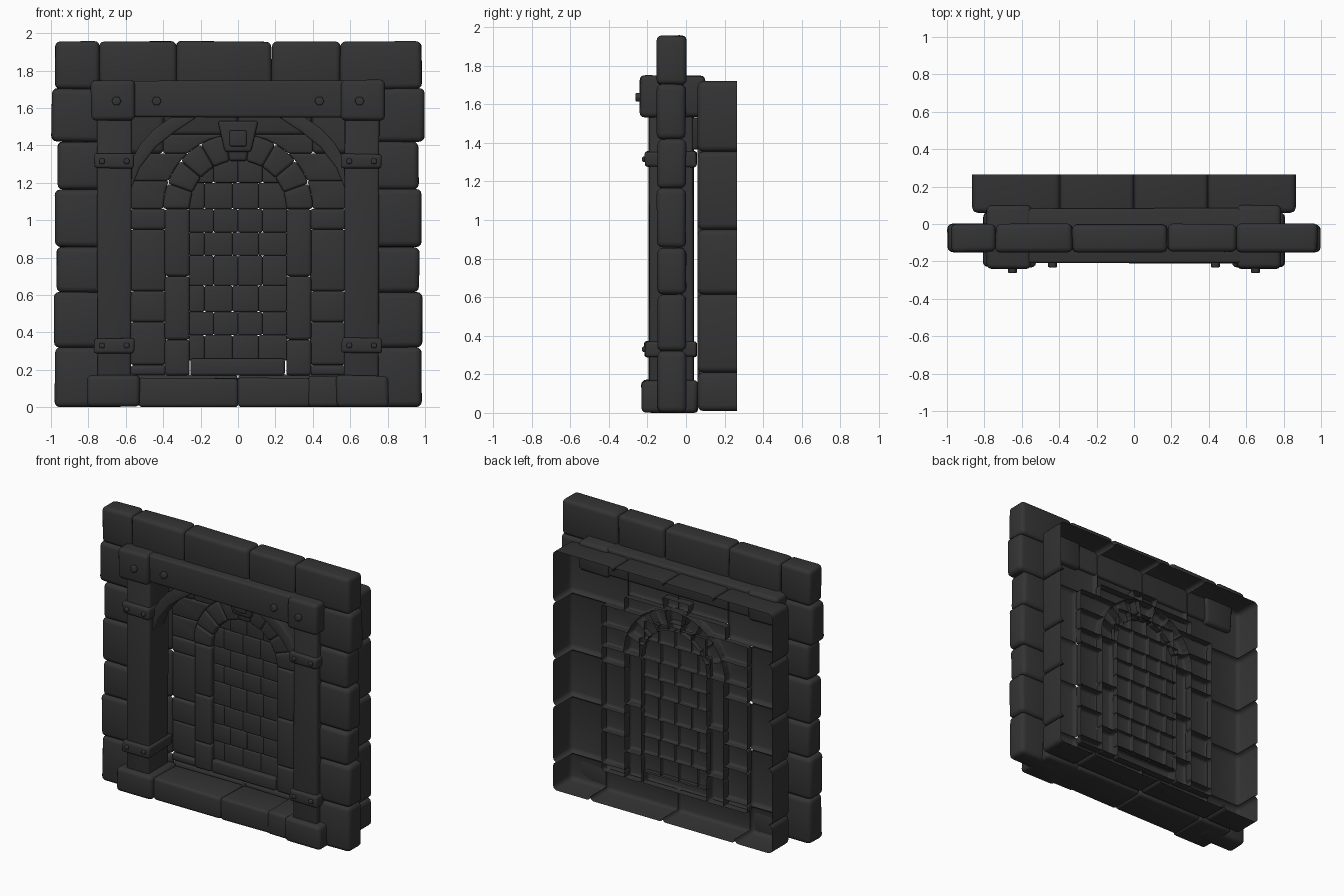
import bpy, bmesh, math, random
from mathutils import Vector

if "Cube" in bpy.data.objects:
    bpy.data.objects.remove(bpy.data.objects["Cube"])

random.seed(4)
stone_mat = bpy.data.materials.new("dark grey stone")
stone_mat.diffuse_color = (0.034, 0.034, 0.034, 1)
stone_mat.use_nodes = True
stone_mat.node_tree.nodes["Principled BSDF"].inputs["Base Color"].default_value = stone_mat.diffuse_color


def prism(poly, y0, y1, bevel=0.02, jitter=0.0, shell=False):
    """Rounded block from an (x, z) outline; shell blocks are left open at the back."""
    bm = bmesh.new()
    front = [bm.verts.new((x, y0, z)) for x, z in poly]
    back = [bm.verts.new((x, y1, z)) for x, z in poly]
    bm.faces.new(front)
    bm.faces.new(back)
    n = len(poly)
    for i in range(n):
        j = (i + 1) % n
        bm.faces.new((front[i], front[j], back[j], back[i]))
    for v in bm.verts:
        v.co += Vector([random.uniform(-jitter, jitter) for _ in range(3)])
        v.co.z = max(v.co.z, 0)
    bmesh.ops.recalc_face_normals(bm, faces=bm.faces[:])
    edges = [e for e in bm.edges if e.calc_face_angle(0) > 0.6
             and not (shell and all(v.co.y > y1 - 1e-4 for v in e.verts))]
    bmesh.ops.bevel(bm, geom=edges, offset=bevel, segments=3, profile=0.5,
                    affect='EDGES', clamp_overlap=True)
    if shell:
        dead = []
        for f in bm.faces:
            c = f.calc_center_median()
            rim = abs(c.x) > 0.825 or c.z > 1.685 or c.z < 0.04
            if c.y > y1 - 0.004 or (c.y > 0.12 and not rim):
                dead.append(f)
        bmesh.ops.delete(bm, geom=dead, context='FACES')
    me = bpy.data.meshes.new("block")
    bm.to_mesh(me)
    bm.free()
    return me


def box(x0, x1, z0, z1, y0, y1, bevel=0.02, jitter=0.0, shell=False):
    return prism([(x0, z0), (x1, z0), (x1, z1), (x0, z1)], y0, y1, bevel, jitter, shell)


def part(name, blocks):
    """Join blocks into one named, shaded object."""
    bm = bmesh.new()
    for b in blocks:
        bm.from_mesh(b)
        bpy.data.meshes.remove(b)
    me = bpy.data.meshes.new(name)
    bm.to_mesh(me)
    bm.free()
    me.shade_smooth()
    me.set_sharp_from_angle(angle=math.radians(42))
    me.materials.append(stone_mat)
    ob = bpy.data.objects.new(name, me)
    bpy.context.collection.objects.link(ob)


def flip(poly, s):
    return [(s * x, z) for x, z in poly]


def pairs(seq):
    return list(zip(seq, seq[1:]))


# Outer frame of big rounded stones
blocks = []
edge = [0.98, 0.985, 0.97, 0.98, 0.965, 0.997]
for s in (-1, 1):
    for (z0, z1), x in zip(pairs([0, 0.32, 0.615, 0.857, 1.165, 1.42, 1.705]), edge):
        poly = flip([(0.64, z0), (x, z0), (x, z1), (0.64, z1)], s)
        blocks.append(prism(poly, -0.15, 0.0, 0.03, 0.003))
for x0, x1 in pairs([-0.98, -0.74, -0.33, 0.18, 0.545, 0.98]):
    blocks.append(box(x0, x1, 1.70, 1.955, -0.15, 0.0, 0.027, 0.004))
part("outer_frame_stones", blocks)

# Base course with a block under each post
part("base_stones", [
    box(-0.805, -0.525, 0, 0.17, -0.23, 0.06, 0.025, 0.004),
    box(-0.535, 0, 0, 0.155, -0.20, 0.06, 0.02, 0.004),
    box(0, 0.535, 0, 0.155, -0.20, 0.06, 0.02, 0.004),
    box(0.525, 0.805, 0, 0.17, -0.23, 0.06, 0.025, 0.004),
    box(0.375, 0.56, 0, 0.165, -0.21, 0.06, 0.02, 0.004)])

# Posts, collars with rivets, curved braces
posts, collars, braces = [], [], []
for s in (-1, 1):
    a, b = sorted((s * 0.57, s * 0.752))
    posts.append(box(a, b, 0.15, 1.56, -0.19, 0.04, 0.015, 0.004))
    for z in (0.29, 1.275):
        collars.append(box(a - 0.017, b + 0.017, z, z + 0.08, -0.215, 0.055, 0.015, 0.004))
        for x in (a + 0.025, b - 0.025):
            collars.append(box(x - 0.014, x + 0.014, z + 0.026, z + 0.054, -0.228, -0.2, 0.008))
    inner = [(0.575, 1.16), (0.525, 1.28), (0.44, 1.39), (0.34, 1.47), (0.22, 1.55)]
    outer = [(0.36, 1.55), (0.45, 1.485), (0.52, 1.41), (0.575, 1.31)]
    braces.append(prism(flip(inner + outer, s), -0.15, -0.03, 0.01))
part("posts", posts)
part("post_collars", collars)
part("curved_braces", braces)

# Lintel beam with end blocks and bolts
part("lintel_beam", [box(-0.76, 0.76, 1.55, 1.745, -0.21, 0.085, 0.015, 0.003)]
     + [box(min(s * 0.55, s * 0.785), max(s * 0.55, s * 0.785), 1.535, 1.75,
            -0.24, 0.098, 0.025, 0.004) for s in (-1, 1)])
bolts = []
for x, y in ((-0.65, -0.262), (-0.435, -0.232), (0.435, -0.232), (0.65, -0.262)):
    hexa = [(x + 0.026 * math.cos(k * math.pi / 3), 1.637 + 0.026 * math.sin(k * math.pi / 3))
            for k in range(6)]
    bolts.append(prism(hexa, y, y + 0.045, 0.006))
part("lintel_bolts", bolts)

# Back wall: open shell of stones whose rim runs back to y = 0.26
SPRING, R_IN, R_OUT = 1.06, 0.258, 0.40
rim, wall = [], []
for s in (-1, 1):
    rows = pairs([0.01, 0.21, 0.615, 0.95, 1.355])
    for z0, z1 in rows:
        rim.append(prism(flip([(0.57, z0), (0.865, z0), (0.865, z1), (0.57, z1)], s),
                         0.06, 0.265, 0.03, 0, True))
    rim.append(prism(flip([(0.395, 1.355), (0.865, 1.355), (0.865, 1.72), (0.395, 1.72)], s),
                     0.06, 0.265, 0.03, 0, True))
    rim.append(prism(flip([(0, 1.455), (0.395, 1.455), (0.395, 1.72), (0, 1.72)], s),
                     0.062, 0.265, 0.025, 0, True))
    rim.append(prism(flip([(0, 0.01), (0.57, 0.01), (0.57, 0.175), (0, 0.175)], s),
                     0.065, 0.265, 0.025, 0, True))
    # stones beside the jambs
    for k, (z0, z1) in enumerate(pairs([0.17, 0.225, 0.455, 0.62, 0.95, 1.06])):
        wall.append(prism(flip([(0.385, z0), (0.575, z0), (0.575, z1), (0.385, z1)], s),
                          0.068 + 0.008 * (k % 2), 0.13, 0.017, 0, True))
    # stones fitted around the arch curve
    for z0, z1, xo in ((1.06, 1.21, 0.575), (1.21, 1.357, 0.575), (1.357, 1.458, 0.40)):
        curve = []
        for k in range(5):
            z = z1 + (z0 - z1) * k / 4
            curve.append((math.sqrt(max(R_OUT ** 2 - (z - SPRING) ** 2, 0.0001)), z))
        wall.append(prism(flip([(xo, z0), (xo, z1)] + curve, s), 0.072, 0.13, 0.012, 0, True))
part("back_wall_rim_stones", rim)
part("back_wall_stones", wall)

# Arch surround: jambs, voussoirs and keystone
arch = []
for s in (-1, 1):
    for z0, z1 in pairs([0.17, 0.36, 0.70, SPRING]):
        arch.append(prism(flip([(R_IN, z0), (0.392, z0), (0.392, z1), (R_IN, z1)], s),
                          0.06, 0.135, 0.018, 0, True))
N = 9
for i in range(N):
    angs = [math.pi * (i + k / 3) / N for k in range(4)]
    ring = [(R_IN * math.cos(t), SPRING + R_IN * math.sin(t)) for t in angs]
    ring += [(R_OUT * math.cos(t), SPRING + R_OUT * math.sin(t)) for t in reversed(angs)]
    arch.append(prism(ring, 0.06, 0.135, 0.016, 0, True))
part("arch_stones", arch)
part("keystone", [prism([(-0.07, 1.365), (0.07, 1.365), (0.108, 1.53), (-0.108, 1.53)],
                        0.03, 0.12, 0.014, 0, True),
                  box(-0.045, 0.045, 1.395, 1.48, 0.015, 0.06, 0.008)])

# Bricked-up doorway and its sill
bricks = []
for i, (z0, z1) in enumerate(pairs([0.25, 0.385, 0.51, 0.65, 0.81, 0.935, 1.06, 1.2, 1.33])):
    w = 0.265 if z0 < SPRING else math.sqrt(0.28 ** 2 - (z0 - SPRING) ** 2)
    cuts = (-0.13, 0.0, 0.13) if i % 2 else (-0.18, -0.03, 0.11)
    for x0, x1 in pairs([-w] + [c for c in cuts if abs(c) < w - 0.03] + [w]):
        y = 0.092 + random.uniform(0, 0.006)
        bricks.append(box(x0, x1, z0, z1, y, 0.13, 0.009, 0, True))
part("doorway_bricks", bricks)
part("doorway_sill", [box(-0.255, 0.25, 0.17, 0.26, 0.062, 0.13, 0.014, 0, True)])
